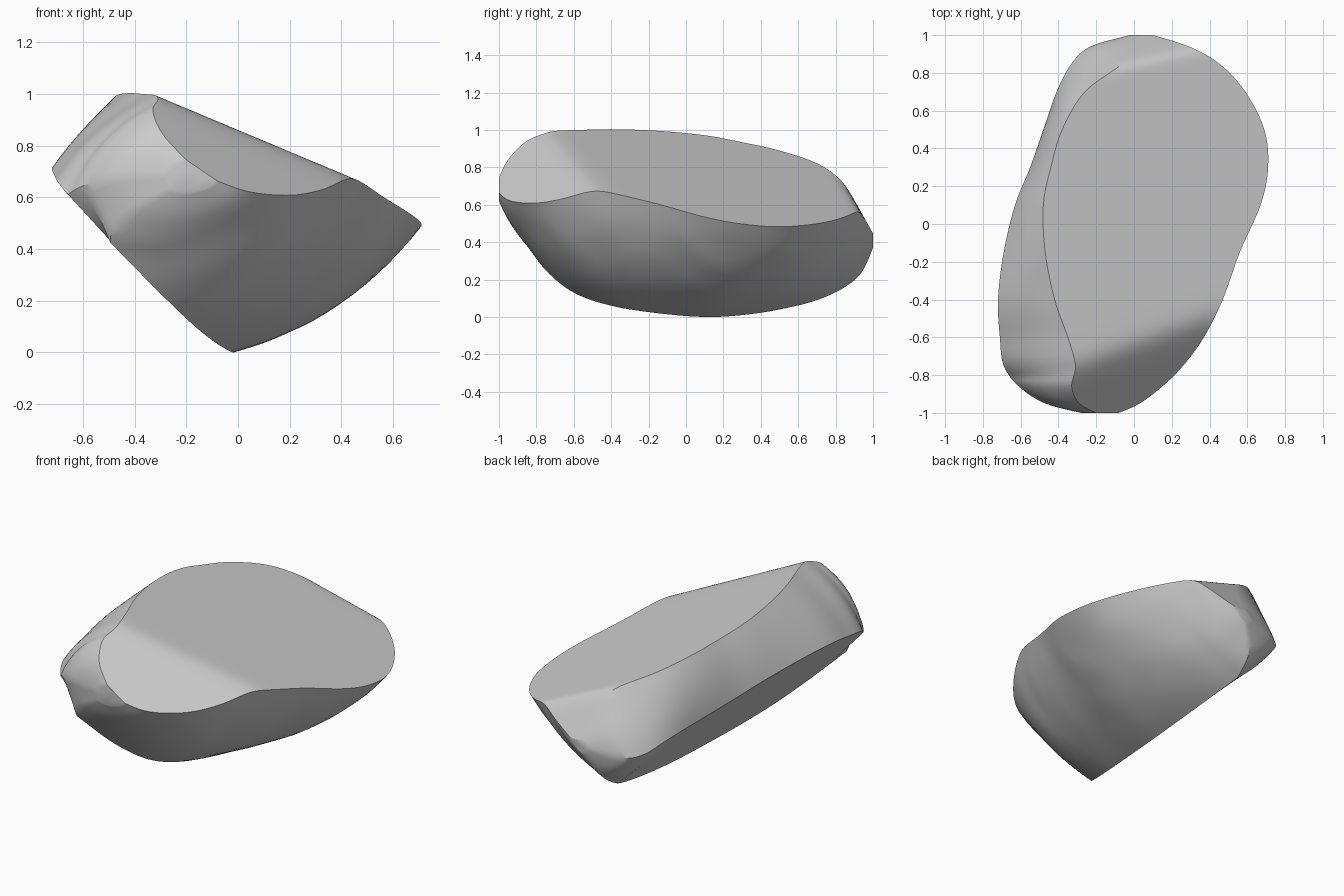
import bpy
import bmesh
import math
from mathutils import Vector, noise

cube = bpy.data.objects.get("Cube")
if cube:
    bpy.data.objects.remove(cube, do_unlink=True)

# Outline stations: y, lower ridge x, flat top left x, right edge x, keel z
STATIONS = [Vector(s) for s in (
    (-1.0, -.28, -.2, -.08, .63),
    (-.95, -.47, -.29, .03, .54),
    (-.86, -.61, -.33, .15, .4),
    (-.75, -.69, -.31, .26, .25),
    (-.6, -.71, -.35, .37, .13),
    (-.4, -.72, -.42, .47, .06),
    (-.15, -.69, -.47, .56, .02),
    (.1, -.63, -.48, .67, 0),
    (.3, -.55, -.44, .71, .01),
    (.5, -.48, -.38, .69, .04),
    (.7, -.41, -.26, .59, .09),
    (.85, -.33, -.06, .45, .16),
    (.94, -.23, .0, .29, .24),
    (1.0, -.02, .03, .1, .37))]
STEPS = 6


def spline(a, b, c, d, t):
    """Smooth curve from b to c."""
    return b + (c - a) * t / 2 + (a - b * 2.5 + c * 2 - d / 2) * t**2 \
        + ((b - c) * 3 + d - a) * t**3 / 2


def top_height(x, y):
    """Main cut, worn smoothly into a front and a back slope."""
    main = .8 - .38 * x - .11 * y
    front = .87 - .68 * (x + .18) + .73 * (y + .81)
    back = .77 - 1.8 * (y - .82)
    return -math.log(sum(math.exp(-40 * h) for h in (main, front, back))) / 40


def arc(a, b, bulge, count):
    """Points from a up to b, swelling to the left of travel."""
    side = Vector((a.y - b.y, b.x - a.x)) * bulge
    return [a.lerp(b, i / count) + side * 4 * (i / count) * (1 - i / count)
            for i in range(count)]


def ring(station):
    """Cross-section: flat top, round belly, flat underside, left band."""
    y, x_left, x_top, x_right, z_keel = station
    top = Vector((x_top, top_height(x_top, y)))
    right = Vector((x_right, top_height(x_right, y)))
    # the flat underside leans slightly towards the back
    x_base = .085 * (y - .1) - .02
    inset = (.22 + .12 * y) * (x_right - x_left)
    keel = Vector((max(x_base - z_keel / 1.086, x_left + inset), z_keel))
    z_left = max(1.086 * (x_base - x_left), z_keel * .55 + top.y * .45)
    left = Vector((x_left, z_left))
    points = []
    for i in range(14):
        x = x_top + (x_right - x_top) * i / 14
        points.append(Vector((x, top_height(x, y))))
    points += arc(right, keel, .1 - .03 * y, 14)
    points += arc(keel, left, .15 * max(y, 0)**6, 6)
    points += arc(left, top, .05 + .1 * y**4, 8)
    return [Vector((p.x, y, p.y)) for p in points]


# Sweep the sections from front to back
sections = []
last = len(STATIONS) - 1
for k in range(last):
    a, b = STATIONS[max(k - 1, 0)], STATIONS[k]
    c, d = STATIONS[k + 1], STATIONS[min(k + 2, last)]
    sections += [ring(spline(a, b, c, d, s / STEPS)) for s in range(STEPS)]
sections.append(ring(STATIONS[last]))

bm = bmesh.new()
loops = [[bm.verts.new(p) for p in section] for section in sections]
for near, far in zip(loops, loops[1:]):
    for i in range(len(near)):
        j = (i + 1) % len(near)
        bm.faces.new((near[i], near[j], far[j], far[i]))
bm.faces.new(loops[0])
bm.faces.new(loops[-1])

# Gentle worn unevenness on the belly
for loop in loops[1:-1]:
    for v in loop[16:27]:
        v.co.x += .008 * noise.noise(v.co * 6)
bmesh.ops.recalc_face_normals(bm, faces=bm.faces[:])

mesh = bpy.data.meshes.new("cut_stone")
bm.to_mesh(mesh)
bm.free()
stone = bpy.data.objects.new("cut_stone", mesh)
bpy.context.collection.objects.link(stone)

# Plain grey stone
grey = bpy.data.materials.new("stone_grey")
grey.use_nodes = True
colour = (.6, .6, .6, 1)
grey.diffuse_color = colour
grey.node_tree.nodes["Principled BSDF"].inputs["Base Color"].default_value = colour
mesh.materials.append(grey)

bpy.context.view_layer.objects.active = stone
stone.select_set(True)
bpy.ops.object.shade_smooth_by_angle(angle=.5)
